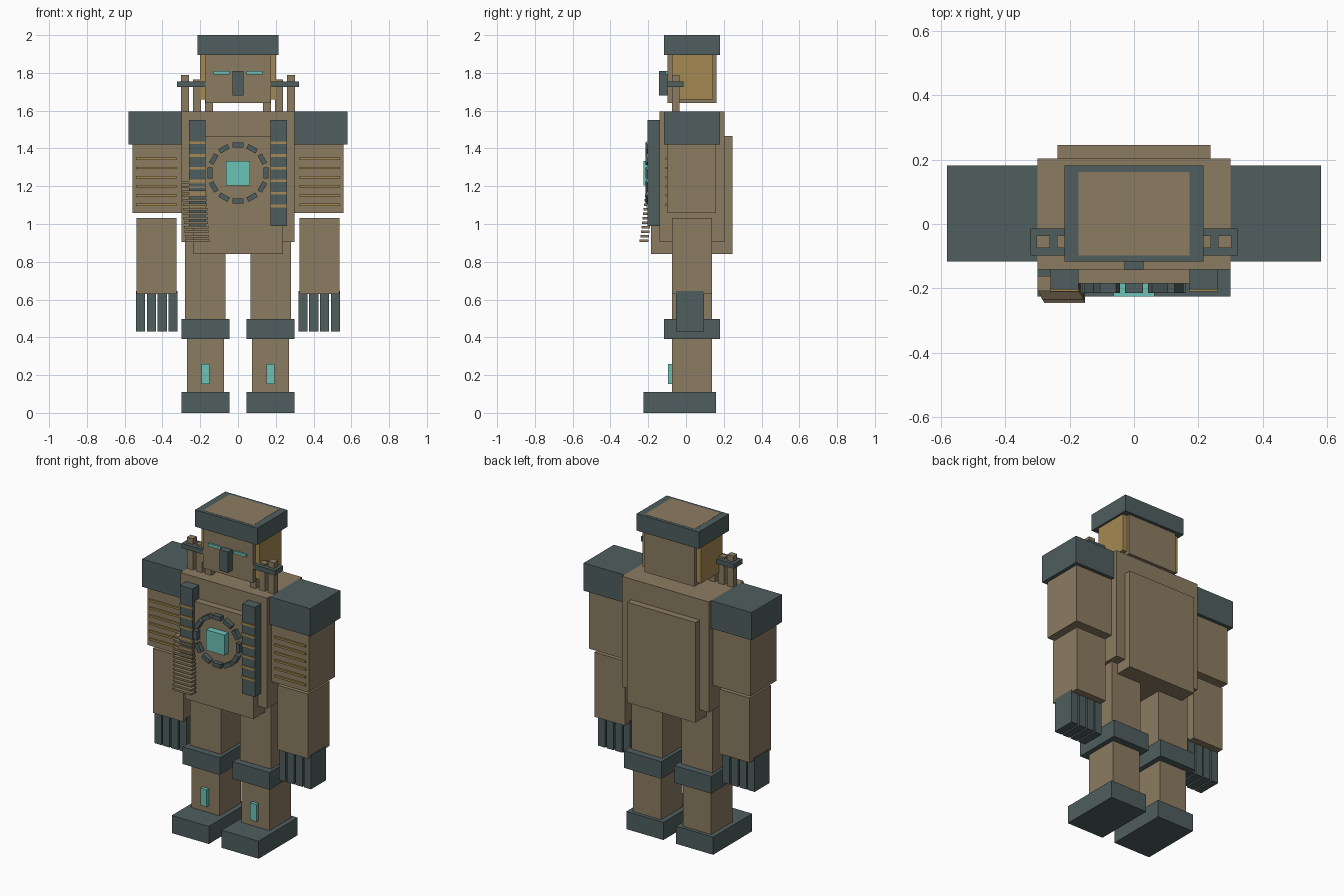
import bpy, math
from mathutils import Matrix, Vector


def material(name, rgb):
    m = bpy.data.materials.new(name)
    m.diffuse_color = (*rgb, 1)
    return m


TAN = material("tan armour", (0.265, 0.2, 0.122))
DARK = material("dark slate", (0.08, 0.112, 0.112))
TEAL = material("teal glow", (0.147, 0.54, 0.47))
GOLD = material("old gold", (0.376, 0.254, 0.084))

FACES = [(0, 2, 3, 1), (4, 5, 7, 6), (0, 1, 5, 4), (2, 6, 7, 3), (0, 4, 6, 2), (1, 3, 7, 5)]


def box(name, x, y, z, mat, turn=0.0):
    """Box from (min, max) ranges, optionally turned about the y axis through its middle."""
    mid = Vector((sum(x) / 2, sum(y) / 2, sum(z) / 2))
    rot = Matrix.Rotation(turn, 3, 'Y')
    verts = [mid + rot @ (Vector((a, b, c)) - mid) for c in z for b in y for a in x]
    me = bpy.data.meshes.new(name)
    me.from_pydata(verts, [], FACES)
    me.materials.append(mat)
    ob = bpy.data.objects.new(name, me)
    bpy.context.collection.objects.link(ob)
    return ob


def pair(name, x, y, z, mat):
    """Right-hand box and its mirror image."""
    box("right_" + name, x, y, z, mat)
    box("left_" + name, (-x[1], -x[0]), y, z, mat)


# head
box("head", (-0.172, 0.172), (-0.098, 0.162), (1.64, 2.001), TAN)
box("head_cap", (-0.215, 0.215), (-0.117, 0.181), (1.895, 2.0), DARK)
box("ear_panels", (-0.202, 0.202), (-0.074, 0.142), (1.66, 1.9), GOLD)
box("nose", (-0.029, 0.029), (-0.142, -0.09), (1.68, 1.81), DARK)
pair("eye", (0.046, 0.13), (-0.108, -0.09), (1.792, 1.81), TEAL)

# torso with its thick inner block
box("torso", (-0.3, 0.3), (-0.141, 0.203), (0.905, 1.595), TAN)
box("torso_block", (-0.237, 0.237), (-0.184, 0.245), (0.84, 1.466), TAN)

# chest core and ring of small blocks
box("chest_core", (-0.063, 0.063), (-0.225, -0.18), (1.205, 1.333), TEAL)
for i in range(12):
    a = i * math.tau / 12
    cx, cz = 0.148 * math.sin(a), 1.27 + 0.148 * math.cos(a)
    box(f"ring_block_{i}", (cx - 0.028, cx + 0.028), (-0.214, -0.18),
        (cz - 0.013, cz + 0.013), DARK, a)

# chest straps with gold bands
pair("strap", (0.172, 0.259), (-0.204, -0.13), (0.99, 1.55), DARK)
for i in range(6):
    z = 1.43 - i * 0.067
    pair(f"strap_band_{i}", (0.171, 0.26), (-0.209, -0.2), (z - 0.007, z + 0.007), GOLD)

# hanging row of thin slats on one side
for i in range(14):
    t = i / 13
    cx, cy, z = -0.236 + 0.02 * t, -0.185 - 0.037 * t, 1.22 - 0.308 * t
    box(f"slat_{i}", (cx - 0.064, cx + 0.064), (cy - 0.023, cy + 0.023),
        (z - 0.006, z + 0.006), TAN)

# shoulder pipes and their cross plates
for i, (cx, top) in enumerate([(0.281, 1.79), (0.218, 1.765), (0.154, 1.79)]):
    pair(f"pipe_{i}", (cx - 0.021, cx + 0.021), (-0.074, -0.035), (1.59, top), TAN)
pair("pipe_plate", (0.117, 0.322), (-0.097, -0.014), (1.725, 1.755), DARK)

# arms
pair("shoulder", (0.3, 0.58), (-0.117, 0.181), (1.422, 1.595), DARK)
pair("upper_arm", (0.3, 0.558), (-0.098, 0.16), (1.058, 1.43), TAN)
for i in range(6):
    z = 1.345 - i * 0.0485
    pair(f"arm_stripe_{i}", (0.325, 0.54), (-0.108, -0.09), (z - 0.006, z + 0.006), GOLD)
pair("forearm", (0.325, 0.537), (-0.074, 0.138), (0.63, 1.033), TAN)
for i in range(4):
    x = 0.319 + i * 0.058
    pair(f"finger_{i}", (x, x + 0.048), (-0.053, 0.095), (0.432, 0.644), DARK)

# legs
pair("thigh", (0.066, 0.28), (-0.074, 0.138), (0.45, 0.93), TAN)
pair("knee", (0.044, 0.3), (-0.117, 0.181), (0.39, 0.497), DARK)
pair("shin", (0.075, 0.27), (-0.074, 0.138), (0.1, 0.4), TAN)
pair("shin_light", (0.15, 0.194), (-0.095, -0.07), (0.153, 0.26), TEAL)
pair("foot", (0.044, 0.3), (-0.225, 0.16), (0.0, 0.11), DARK)
